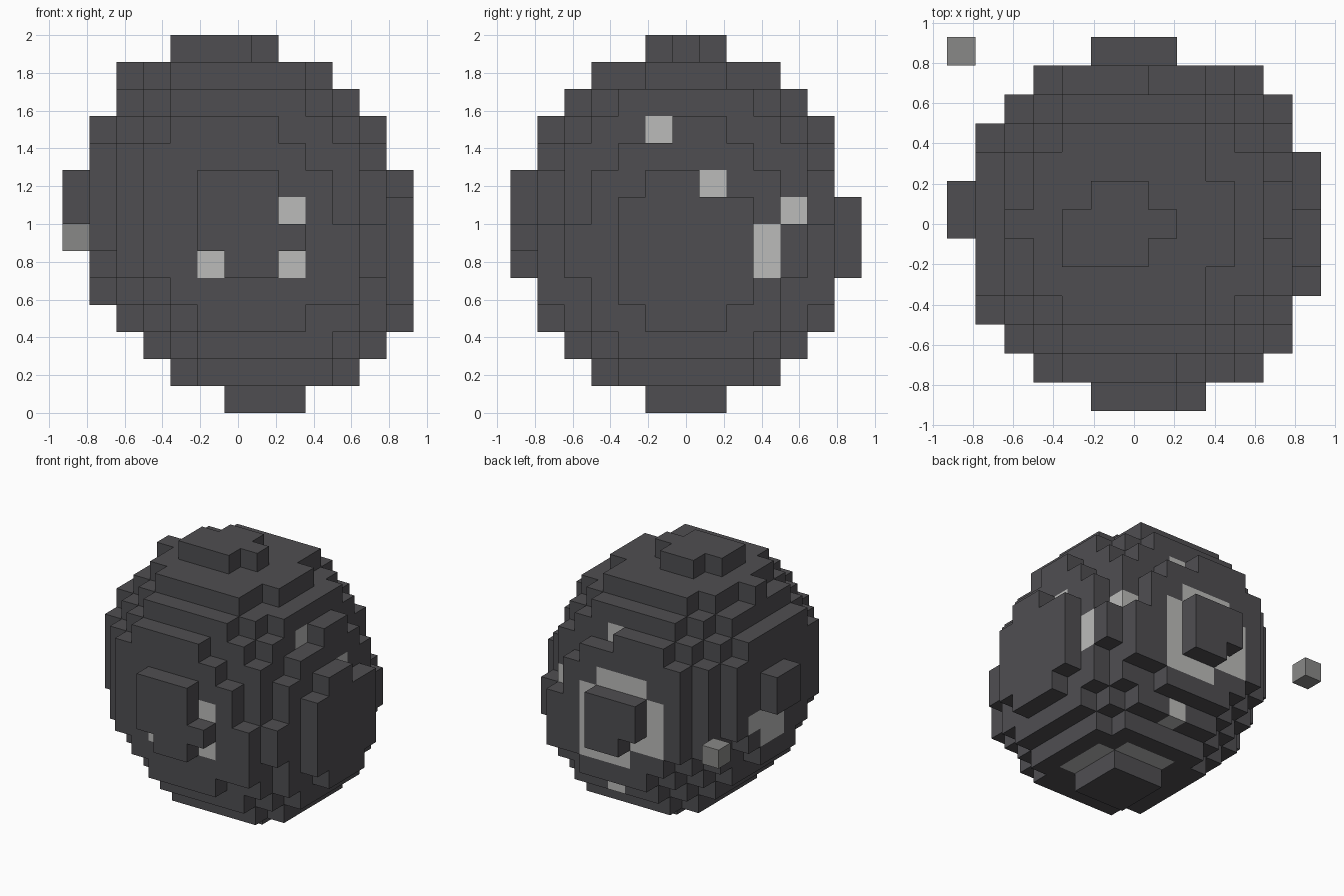
import bpy
import bmesh
from math import sqrt
from mathutils import Vector

if "Cube" in bpy.data.objects:
    bpy.data.objects.remove(bpy.data.objects["Cube"], do_unlink=True)

CELL = 1 / 7
DARK, PALE, GREY = 0, 1, 2


def material(name, rgb):
    mat = bpy.data.materials.new(name)
    mat.use_nodes = True
    mat.diffuse_color = (*rgb, 1)
    mat.node_tree.nodes["Principled BSDF"].inputs["Base Color"].default_value = (*rgb, 1)
    return mat


MATERIALS = [
    material("charcoal", (0.078, 0.076, 0.083)),
    material("pale_grey", (0.5, 0.5, 0.49)),
    material("mid_grey", (0.25, 0.25, 0.245)),
]


def block(x, y, z):
    """All cells in an inclusive range along each axis."""
    return {(i, j, k)
            for i in range(x[0], x[1] + 1)
            for j in range(y[0], y[1] + 1)
            for k in range(z[0], z[1] + 1)}


def rounded_body():
    """Egg of cells whose lower half leans to one side."""
    cells = set()
    for i, j, k in block((1, 11), (1, 11), (1, 12)):
        rise = k - 6.5
        centre = 6 - rise * (0.18 if rise < 0 else 0.05)
        radius = 6.2 * sqrt(1 - (rise / 7) ** 2)
        if (i - centre) ** 2 + (j - 6) ** 2 <= radius ** 2:
            cells.add((i, j, k))
    return cells


def build(name, cells):
    """Skin a {cell: colour} map with only its outer faces."""
    bm = bmesh.new()
    axes = [Vector((1, 0, 0)), Vector((0, 1, 0)), Vector((0, 0, 1))]
    for cell, colour in cells.items():
        centre = Vector((cell[0] - 6, cell[1] - 6, cell[2] + 0.5))
        for a in range(3):
            for sign in (-1, 1):
                n = axes[a] * sign
                if tuple(int(c + d) for c, d in zip(cell, n)) in cells:
                    continue
                u = axes[(a + 1) % 3] / 2
                v = axes[(a + 2) % 3] / 2 * sign
                mid = centre + n / 2
                corners = (mid - u - v, mid + u - v, mid + u + v, mid - u + v)
                face = bm.faces.new([bm.verts.new(p * CELL) for p in corners])
                face.material_index = colour
    bmesh.ops.remove_doubles(bm, verts=bm.verts, dist=0.001)
    mesh = bpy.data.meshes.new(name)
    bm.to_mesh(mesh)
    bm.free()
    for mat in MATERIALS:
        mesh.materials.append(mat)
    obj = bpy.data.objects.new(name, mesh)
    bpy.context.collection.objects.link(obj)
    return obj


body = rounded_body()

# Wider side walls
body |= block((11, 11), (2, 10), (5, 6))
body |= block((10, 10), (1, 1), (4, 6)) | block((10, 10), (11, 11), (4, 6))

# Raised patches: front, back, right, left, top, bottom
body |= block((5, 7), (0, 0), (5, 8)) | {(8, 0, 6)}
body |= block((5, 7), (12, 12), (5, 7))
body |= block((12, 12), (4, 8), (4, 7)) | block((12, 12), (5, 7), (3, 3))
body |= block((12, 12), (5, 6), (8, 8))
body |= block((0, 0), (6, 7), (7, 8))
body |= block((4, 7), (6, 6), (13, 13)) | block((4, 6), (5, 5), (13, 13))
body |= block((5, 6), (7, 7), (13, 13))
body |= block((6, 8), (5, 7), (0, 0))

# Pits and missing corners
body -= {(5, 0, 5), (5, 12, 5), (11, 5, 10), (11, 10, 7), (7, 11, 10), (7, 11, 2)}

# Pale inner shell showing round the patches and in the pits
pale = {(8, 1, 7), (8, 1, 5), (5, 1, 5)}
pale |= {(11, 7, 8), (11, 9, 5), (11, 9, 6), (10, 5, 10), (10, 10, 7)}
pale |= {(7, 10, 10), (7, 10, 2)}
pale |= block((8, 8), (11, 11), (4, 7)) | block((5, 7), (11, 11), (8, 8))
pale |= block((4, 4), (11, 11), (5, 7)) | block((6, 7), (11, 11), (4, 4))
pale |= {(5, 11, 5)}
pale |= block((1, 1), (6, 8), (6, 6)) | block((1, 1), (6, 7), (5, 5)) | {(1, 5, 7)}
pale |= block((9, 9), (5, 7), (1, 1)) | block((6, 8), (8, 8), (1, 1))

build("block_egg", {c: PALE if c in pale else DARK for c in body | pale})

# Loose cube floating off the back corner
build("loose_cube", {(0, 12, 6): GREY})
